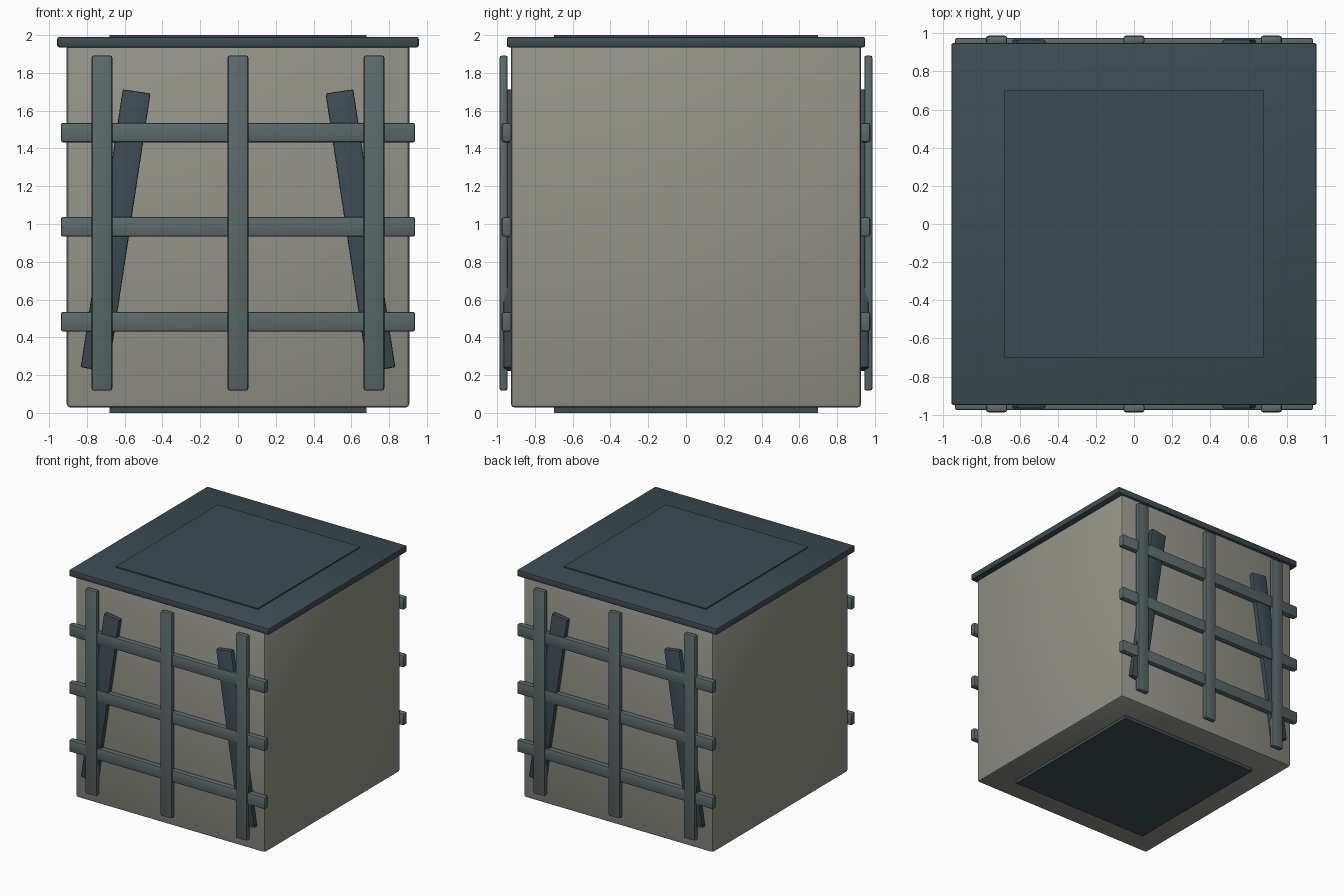
import bpy, math

if "Cube" in bpy.data.objects:
    bpy.data.objects.remove(bpy.data.objects["Cube"])


def material(name, rgb):
    m = bpy.data.materials.new(name)
    m.diffuse_color = (*rgb, 1)
    m.use_nodes = True
    m.node_tree.nodes["Principled BSDF"].inputs["Base Color"].default_value = m.diffuse_color
    return m


STONE = material("warm grey", (0.295, 0.295, 0.25))
DARK = material("dark slate", (0.046, 0.071, 0.084))
BAR = material("slate grey", (0.106, 0.142, 0.146))


def box(name, x, y, z, mat, bevel=0.0, tilt=0.0):
    """Box from (min, max) ranges, softly bevelled, tilted in the x-z plane."""
    ranges = (x, y, z)
    bpy.ops.mesh.primitive_cube_add(size=1, location=[(a + b) / 2 for a, b in ranges])
    ob = bpy.context.object
    ob.name = name
    ob.scale = [b - a for a, b in ranges]
    bpy.ops.object.transform_apply(location=False, rotation=False, scale=True)
    ob.rotation_euler.y = tilt
    ob.data.materials.append(mat)
    if bevel:
        mod = ob.modifiers.new("bevel", 'BEVEL')
        mod.width = bevel
        mod.segments = 2
        bpy.ops.object.modifier_apply(modifier=mod.name)
        bpy.ops.object.shade_smooth_by_angle(angle=math.radians(30))
    return ob


# Crate body, lid and the thin panels on top and underneath
box("body", (-0.907, 0.907), (-0.927, 0.927), (0.028, 1.95), STONE, 0.02)
box("lid", (-0.957, 0.957), (-0.948, 0.948), (1.935, 1.99), DARK, 0.01)
box("top_panel", (-0.68, 0.68), (-0.70, 0.70), (1.98, 2.0), DARK)
box("bottom_panel", (-0.68, 0.68), (-0.70, 0.70), (0.0, 0.04), DARK)

# Lattice of bars and leaning braces on the front and back
for side, s in (("front", -1), ("back", 1)):
    def depth(a, b):
        return tuple(sorted((s * a, s * b)))

    for i, x in enumerate((-0.72, 0, 0.72)):
        box(f"{side}_upright_{i + 1}", (x - 0.055, x + 0.055), depth(0.944, 0.987),
            (0.118, 1.892), BAR, 0.012)
    for i, z in enumerate((0.483, 0.985, 1.484)):
        box(f"{side}_rail_{i + 1}", (-0.938, 0.938), depth(0.923, 0.976),
            (z - 0.052, z + 0.052), BAR, 0.012)
    for label, m in (("left", -1), ("right", 1)):
        x = 0.648 * m
        box(f"{side}_brace_{label}", (x - 0.074, x + 0.074), depth(0.92, 0.966),
            (0.222, 1.71), DARK, 0.008, tilt=-m * math.radians(8.6))
